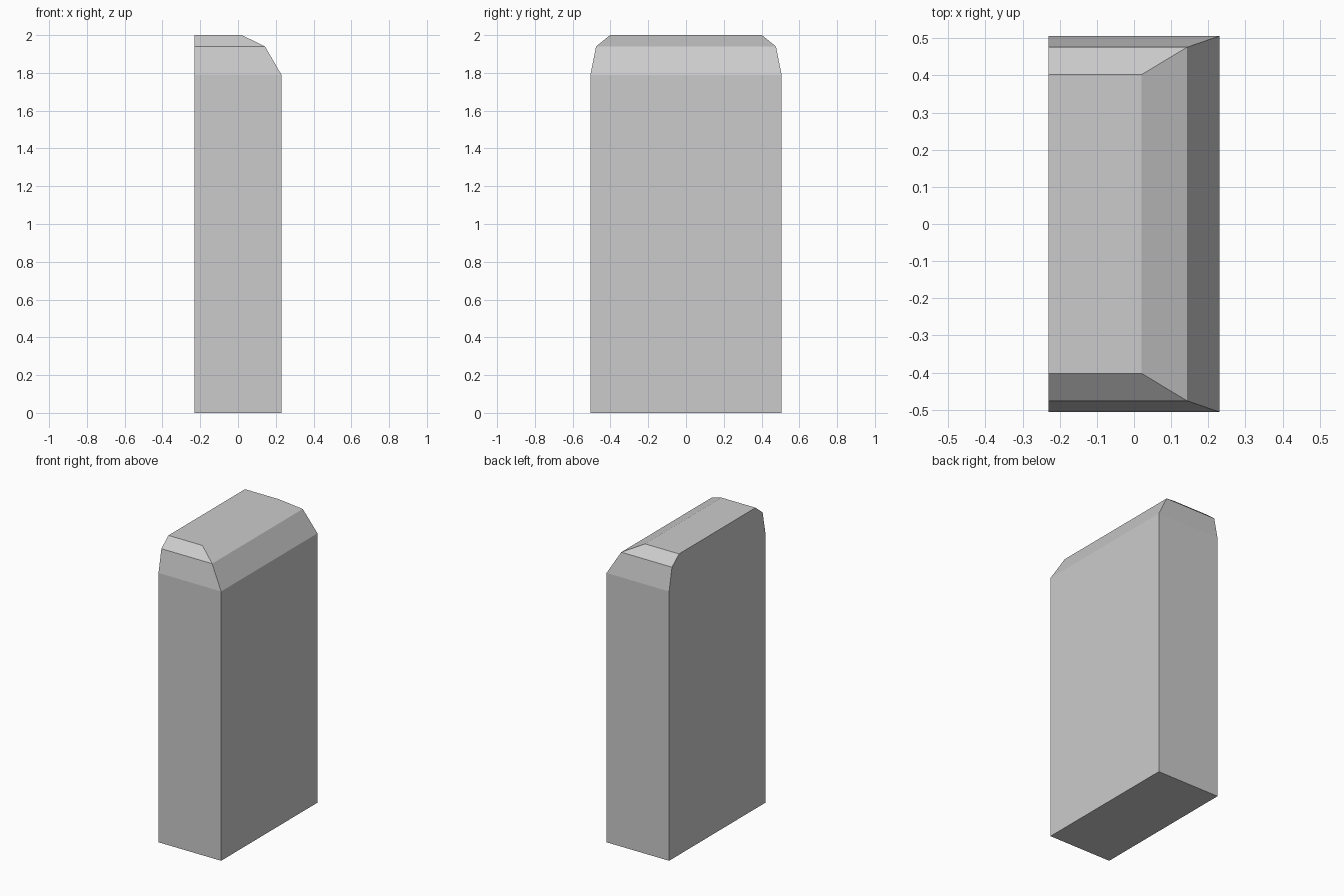
import bpy
import bmesh

if "Cube" in bpy.data.objects:
    bpy.data.objects.remove(bpy.data.objects["Cube"])

LEFT = -0.23  # flat side shared by every level

# Levels of the block: height, right edge x, half depth y
LEVELS = [
    (0.00, 0.23, 0.506),
    (1.79, 0.23, 0.506),
    (1.94, 0.143, 0.476),
    (2.00, 0.02, 0.402),
]

bm = bmesh.new()

# Rectangular ring at each level
rings = []
for z, right, d in LEVELS:
    corners = [(LEFT, -d), (right, -d), (right, d), (LEFT, d)]
    rings.append([bm.verts.new((x, y, z)) for x, y in corners])

# Walls and two-step chamfers
for low, high in zip(rings, rings[1:]):
    for i in range(4):
        j = (i + 1) % 4
        bm.faces.new((low[i], low[j], high[j], high[i]))

# Base and top
bm.faces.new(rings[0][::-1])
bm.faces.new(rings[-1])
bmesh.ops.recalc_face_normals(bm, faces=bm.faces)

mesh = bpy.data.meshes.new("chamfered_block")
bm.to_mesh(mesh)
bm.free()
block = bpy.data.objects.new("chamfered_block", mesh)
bpy.context.collection.objects.link(block)
